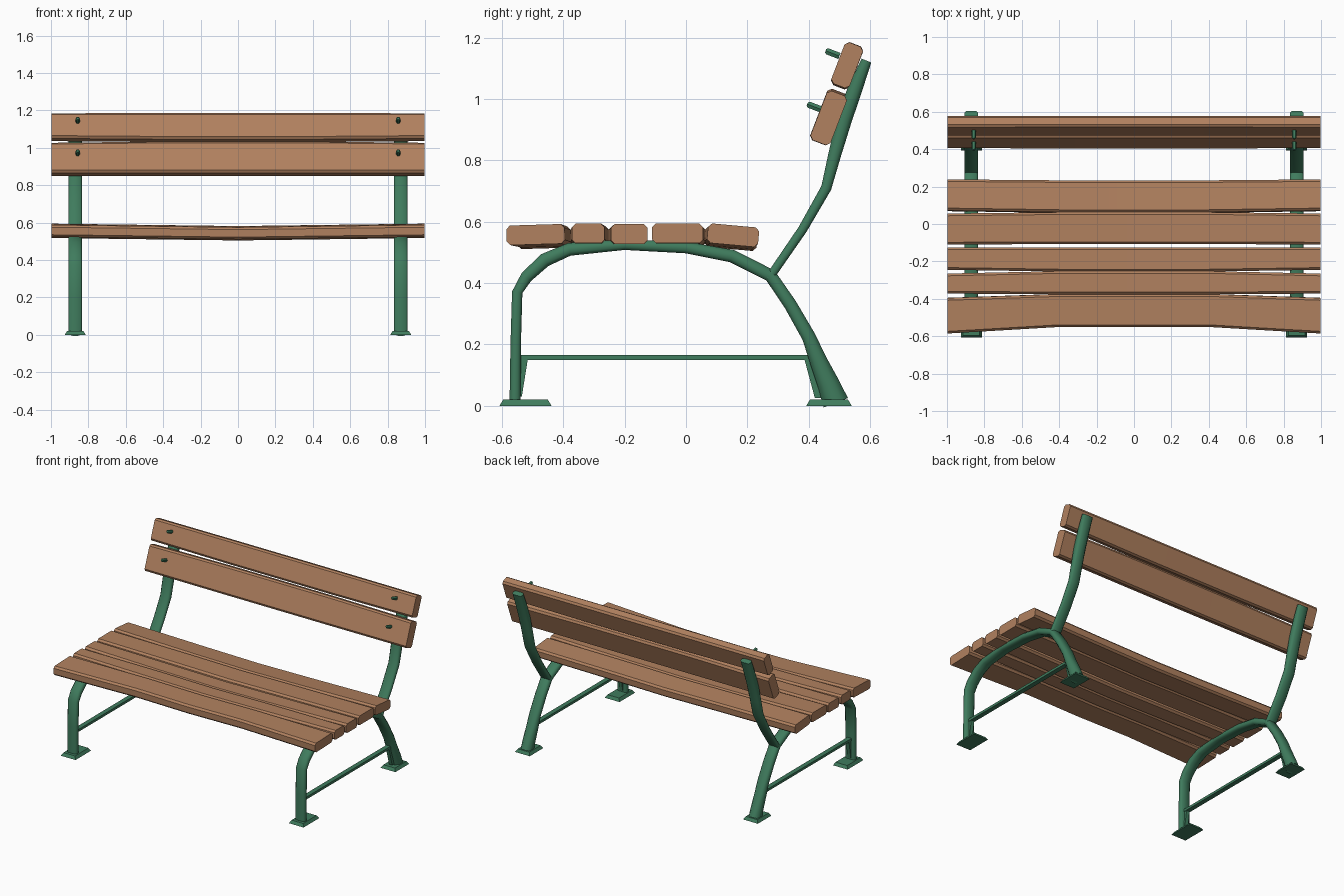
import bpy, bmesh, math
from mathutils import Vector

if "Cube" in bpy.data.objects:
    bpy.data.objects.remove(bpy.data.objects["Cube"])


def material(name, rgb):
    m = bpy.data.materials.new(name)
    m.diffuse_color = (*rgb, 1)
    m.use_nodes = True
    m.node_tree.nodes["Principled BSDF"].inputs["Base Color"].default_value = m.diffuse_color
    return m


WOOD = material("warm wood", (0.44, 0.22, 0.115))
GREEN = material("green iron", (0.05, 0.20, 0.11))


def loft(name, rings, mat, angle=40):
    """Skin a list of equal-length point rings and cap both ends."""
    bm = bmesh.new()
    vs = [[bm.verts.new(p) for p in r] for r in rings]
    n = len(rings[0])
    for a, b in zip(vs, vs[1:]):
        for i in range(n):
            j = (i + 1) % n
            bm.faces.new((a[i], a[j], b[j], b[i]))
    bm.faces.new(vs[0])
    bm.faces.new(vs[-1])
    bmesh.ops.recalc_face_normals(bm, faces=bm.faces)
    me = bpy.data.meshes.new(name)
    bm.to_mesh(me)
    bm.free()
    me.materials.append(mat)
    ob = bpy.data.objects.new(name, me)
    bpy.context.collection.objects.link(ob)
    bpy.ops.object.select_all(action='DESELECT')
    ob.select_set(True)
    bpy.context.view_layer.objects.active = ob
    bpy.ops.object.shade_smooth_by_angle(angle=math.radians(angle))
    return ob


def chamfered(hu, hv, c):
    """Octagonal outline with half sizes hu, hv and corner cut c."""
    return [(hu - c, hv), (hu, hv - c), (hu, c - hv), (hu - c, -hv),
            (c - hu, -hv), (-hu, c - hv), (-hu, hv - c), (c - hu, hv)]


STATIONS = [-1, -0.8, -0.6, -0.4, -0.2, 0, 0.2, 0.4, 0.6, 0.8, 1]


def plank(name, centre, half, tilt, sag, chamfer=0.012):
    """Board along x; centre and half width are functions of the wear amount."""
    rings = []
    for x in STATIONS:
        w = min(1, (1 - abs(x)) / 0.6)
        (cy, cz), (hu, hv) = centre(w), half(w)
        c, s = math.cos(tilt), math.sin(tilt)
        dz = -sag * (1 - abs(x))
        rings.append([(x * 0.997, cy + u * c - v * s, cz + u * s + v * c + dz)
                      for u, v in chamfered(hu, hv, chamfer)])
    return loft(name, rings, WOOD)


# seat planks: y edges at the ends, then in the swollen middle, then z and tilt
seat = [(-0.585, -0.395, -0.55, -0.374, 0.558, 0.03),
        (-0.372, -0.265, -0.376, -0.252, 0.562, 0.0),
        (-0.245, -0.125, -0.254, -0.125, 0.560, 0.0),
        (-0.110, 0.056, -0.107, 0.063, 0.562, 0.0),
        (0.070, 0.237, 0.061, 0.232, 0.556, -0.09)]
for k, (a0, b0, a1, b1, z, tilt) in enumerate(seat):
    def edges(w, q=(a0, b0, a1, b1)):
        return q[0] + (q[2] - q[0]) * w, q[1] + (q[3] - q[1]) * w
    plank(f"seat_plank_{k + 1}",
          lambda w: (sum(edges(w)) / 2, z),
          lambda w: ((edges(w)[1] - edges(w)[0]) / 2, 0.032),
          tilt, 0.013)

# backrest planks, leaning back and nearly touching in the middle
LEAN = math.radians(69)
plank("backrest_lower_plank", lambda w: (0.465, 0.938 + 0.003 * w),
      lambda w: (0.086 + 0.004 * w, 0.035), LEAN, 0.0)
plank("backrest_upper_plank", lambda w: (0.525, 1.110 - 0.002 * w),
      lambda w: (0.072 + 0.003 * w, 0.032), LEAN, 0.0)


def bar(name, path, x, width=0.074):
    """Sweep an iron bar in the y-z plane; path holds (y, z, thickness)."""
    pts = [Vector((p[0], p[1])) for p in path]
    rings = []
    for i, p in enumerate(pts):
        d = (pts[min(i + 1, len(pts) - 1)] - pts[max(i - 1, 0)]).normalized()
        n = Vector((-d.y, d.x))
        h = path[i][2] / 2
        rings.append([(x + u, p.x + n.x * v, p.y + n.y * v)
                      for u, v in chamfered(width / 2, h, h * 0.55)])
    return loft(name, rings, GREEN, 50)


def box(name, x, hx, y0, y1, z0, z1, inset=0.0):
    def ring(z, i):
        return [(x - hx + i, y0 + i, z), (x + hx - i, y0 + i, z),
                (x + hx - i, y1 - i, z), (x - hx + i, y1 - i, z)]
    return loft(name, [ring(z0, 0), ring(z1, inset)], GREEN, 30)


def gusset(name, x, pts, hx=0.012):
    return loft(name, [[(x + s * hx, y, z) for y, z in pts] for s in (-1, 1)],
                GREEN, 30)


for side, x in (("left", -0.87), ("right", 0.87)):
    # arched frame: front leg, seat support and back leg
    bar(f"{side}_leg_arch",
        [(-0.557, 0.01, 0.036), (-0.555, 0.2, 0.034), (-0.55, 0.37, 0.034),
         (-0.52, 0.42, 0.04), (-0.46, 0.475, 0.045), (-0.38, 0.51, 0.042),
         (-0.2, 0.525, 0.034), (0.0, 0.516, 0.038), (0.15, 0.488, 0.042),
         (0.275, 0.425, 0.042), (0.34, 0.33, 0.042), (0.40, 0.225, 0.045),
         (0.43, 0.15, 0.056), (0.465, 0.07, 0.072), (0.488, 0.01, 0.085)], x)
    # back post
    bar(f"{side}_back_post",
        [(0.27, 0.415, 0.028), (0.38, 0.575, 0.03), (0.457, 0.71, 0.034),
         (0.485, 0.82, 0.042), (0.515, 0.93, 0.05), (0.55, 1.03, 0.048),
         (0.588, 1.125, 0.034)], x)
    # lower stretcher and its gussets
    box(f"{side}_stretcher", x, 0.016, -0.55, 0.42, 0.149, 0.166)
    gusset(f"{side}_front_gusset", x,
           [(-0.55, 0.03), (-0.535, 0.03), (-0.515, 0.155), (-0.55, 0.155)])
    gusset(f"{side}_back_gusset", x,
           [(0.385, 0.155), (0.42, 0.025), (0.47, 0.025), (0.43, 0.155)])
    # foot plates
    box(f"{side}_front_foot", x, 0.056, -0.608, -0.438, 0.0, 0.02, 0.012)
    box(f"{side}_back_foot", x, 0.056, 0.392, 0.54, 0.0, 0.02, 0.012)
    # bolt heads on the backrest front
    for label, y, z in (("upper", 0.500, 1.14), ("lower", 0.440, 0.966)):
        n = Vector((0, -math.sin(LEAN), math.cos(LEAN)))
        t = Vector((0, math.cos(LEAN), math.sin(LEAN)))
        rings = []
        for depth, r in ((0.0, 0.012), (0.042, 0.012), (0.048, 0.007)):
            c = Vector((x * 0.985, y, z)) + n * depth
            rings.append([c + Vector((r * math.cos(a), 0, 0)) + t * r * math.sin(a)
                          for a in [i * math.pi / 3 for i in range(6)]])
        loft(f"{side}_{label}_bolt", rings, GREEN)
